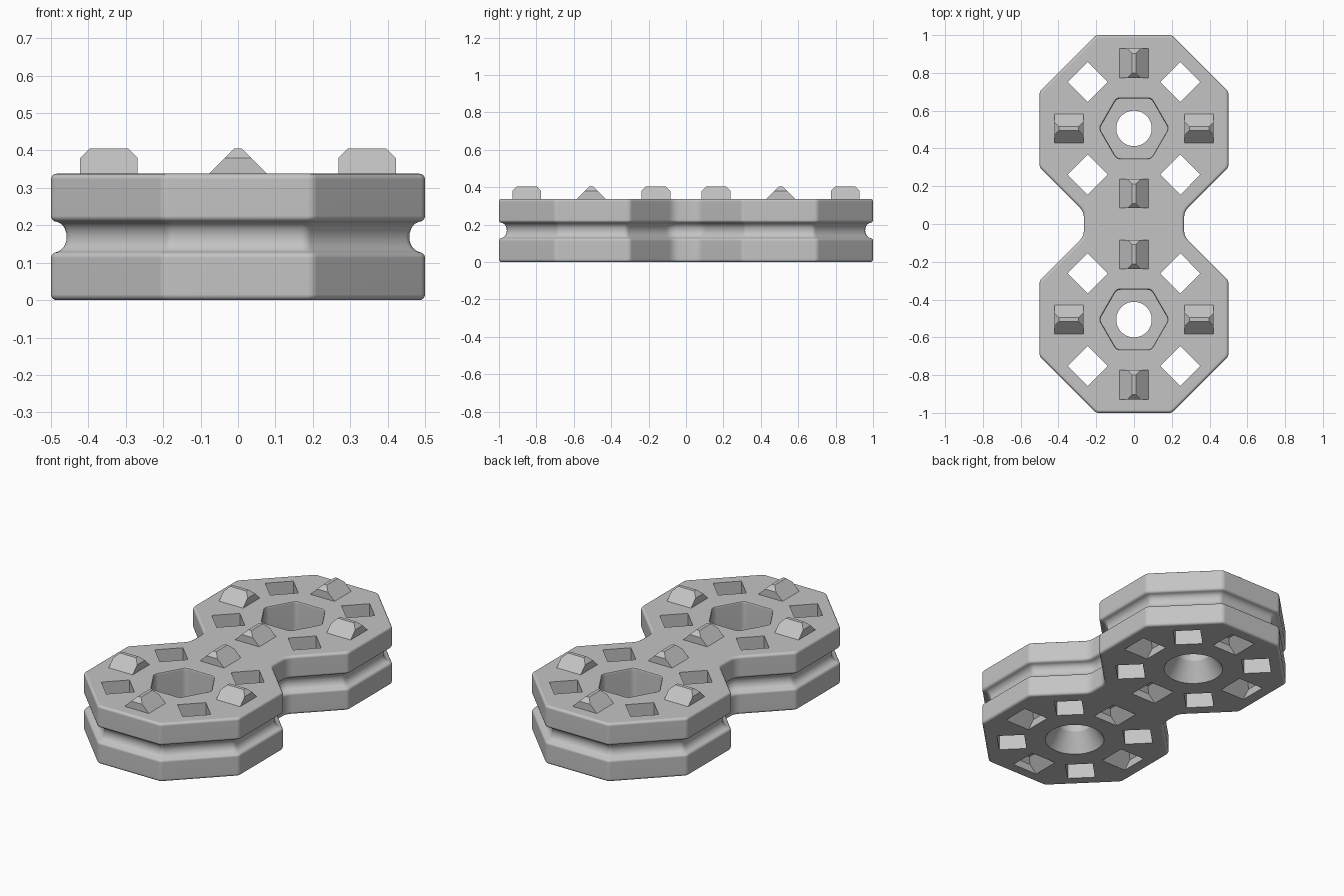
import bpy, bmesh, math
from math import sin, cos, pi, radians
from mathutils import Vector, Matrix

if "Cube" in bpy.data.objects:
    bpy.data.objects.remove(bpy.data.objects["Cube"])

HEIGHT = 0.338
CENTRE = 0.506      # distance of each octagon centre from the middle
PEG_OFFSET = 0.345
HOLE_OFFSET = 0.245

grey = bpy.data.materials.new("plain grey")
grey.use_nodes = True
grey.diffuse_color = (0.55, 0.55, 0.55, 1)
grey.node_tree.nodes["Principled BSDF"].inputs["Base Color"].default_value = (0.55, 0.55, 0.55, 1)


def outline(points, inset=0.0, convex=0.0, concave=0.0, steps=4):
    """Offset a counter-clockwise polygon inward and round its corners."""
    result = []
    count = len(points)
    for i, p in enumerate(points):
        e0 = (p - points[i - 1]).normalized()
        e1 = (points[(i + 1) % count] - p).normalized()
        n0, n1 = Vector((-e0.y, e0.x)), Vector((-e1.y, e1.x))
        corner = p + (n0 + n1) * inset / (1 + n0.dot(n1))
        radius = convex if e0.x * e1.y > e0.y * e1.x else concave
        if radius == 0:
            result.append(corner)
            continue
        trim = radius * math.tan(e0.angle(e1) / 2)
        a, b = corner - e0 * trim, corner + e1 * trim
        for s in range(steps + 1):
            t = s / steps
            result.append(a * (1 - t) ** 2 + corner * 2 * t * (1 - t) + b * t ** 2)
    return result


def ngon(radius, sides):
    return [Vector((radius * cos(2 * pi * i / sides), radius * sin(2 * pi * i / sides)))
            for i in range(sides)]


def stack(bm, rings, at=(0, 0)):
    """Skin a solid through (outline, z) rings."""
    loops = [[bm.verts.new((p.x + at[0], p.y + at[1], z)) for p in pts] for pts, z in rings]
    for low, high in zip(loops, loops[1:]):
        for i in range(len(low)):
            j = (i + 1) % len(low)
            bm.faces.new((low[j], high[j], high[i], low[i])[::-1])
    bm.faces.new(loops[0][::-1])
    bm.faces.new(loops[-1])


def roof(bm, x, y, z, along_y, scale=1.0):
    """Ridge block with sloping sides and chamfered ends."""
    # (half length, half width, height)
    levels = [(0.077, 0.077, -0.02), (0.077, 0.077, 0),
              (0.077, 0.035, 0.042), (0.052, 0.01, 0.067)]
    turn = Matrix.Rotation(pi / 2 if along_y else 0, 3, 'Z')
    verts = [bm.verts.new(turn @ Vector((sx * l, sy * w, h)) * scale + Vector((x, y, z)))
             for l, w, h in levels for sx in (-1, 1) for sy in (-1, 1)]
    bmesh.ops.convex_hull(bm, input=verts)


def make_object(name, bm):
    bmesh.ops.dissolve_limit(bm, angle_limit=0.002, verts=bm.verts, edges=bm.edges)
    bmesh.ops.recalc_face_normals(bm, faces=bm.faces)
    mesh = bpy.data.meshes.new(name)
    bm.to_mesh(mesh)
    bm.free()
    mesh.materials.append(grey)
    obj = bpy.data.objects.new(name, mesh)
    bpy.context.collection.objects.link(obj)
    return obj


# Body: two joined octagons with rounded rims and a groove round the edge
quarter = [Vector(p) for p in ((0.265, 0.065), (0.5, 0.3), (0.5, 0.7), (0.2, 1.0))]
half = quarter + [Vector((-p.x, p.y)) for p in reversed(quarter)]
plan = half + [-p for p in half]
rim, lip = 0.015, 0.113
lower = [(rim * (1 - sin(radians(a))), rim * (1 - cos(radians(a)))) for a in (0, 22.5, 45, 67.5, 90)]
lower += [(rim * (1 - cos(radians(a))), lip + rim * sin(radians(a))) for a in (0, 25, 50, 70)]
mid = HEIGHT / 2
lower += [(0.01 + 0.032 * sin(radians(a)), mid - 0.041 * cos(radians(a))) for a in (15, 30, 45, 60, 75)]
profile = lower + [(0.042, mid)] + [(d, HEIGHT - z) for d, z in reversed(lower)]
bm = bmesh.new()
stack(bm, [(outline(plan, d, 0.035, 0.08), z) for d, z in profile])
body = make_object("body", bm)

# Pegs on top, matching sockets beneath, square through holes, hexagon recesses and bores
pegs, pockets, bores = bmesh.new(), bmesh.new(), bmesh.new()
hexagon = ngon(0.158 / cos(pi / 6), 6)
for cy in (-CENTRE, CENTRE):
    for i in range(4):
        a = i * pi / 2
        x, y = PEG_OFFSET * cos(a), cy + PEG_OFFSET * sin(a)
        roof(pegs, x, y, HEIGHT, i % 2 == 1)
        roof(pockets, x, y, 0, i % 2 == 1, 1.05)
    for sx in (-1, 1):
        for sy in (-1, 1):
            stack(pockets, [(ngon(0.106, 4), -0.05), (ngon(0.106, 4), HEIGHT + 0.05)],
                  (sx * HOLE_OFFSET, cy + sy * HOLE_OFFSET))
    flare = [(0, 0.17), (0, HEIGHT - 0.012), (0.0035, HEIGHT - 0.0035), (0.012, HEIGHT), (0.012, HEIGHT + 0.05)]
    stack(pockets, [(outline(hexagon, -d, 0.035), z) for d, z in flare], (0, cy))
    stack(bores, [(ngon(r, 48), z) for r, z in
                  ((0.161, -0.05), (0.161, 0), (0.094, 0.105), (0.094, 0.25))], (0, cy))
peg_object = make_object("pegs", pegs)

bpy.context.view_layer.objects.active = body
for name, cutter_mesh in (("pocket_cutter", pockets), ("bore_cutter", bores)):
    cutter = make_object(name, cutter_mesh)
    cutter.hide_render = True
    cut = body.modifiers.new(name, 'BOOLEAN')
    cut.operation = 'DIFFERENCE'
    cut.solver = 'EXACT'
    cut.object = cutter
    bpy.ops.object.modifier_apply(modifier=cut.name)
    bpy.data.objects.remove(cutter)

# Smooth the rounded edges while keeping flats flat
bpy.ops.object.select_all(action='DESELECT')
body.select_set(True)
bpy.ops.object.shade_smooth_by_angle(angle=radians(32))
weighted = body.modifiers.new("flat_faces", 'WEIGHTED_NORMAL')
weighted.keep_sharp = True
